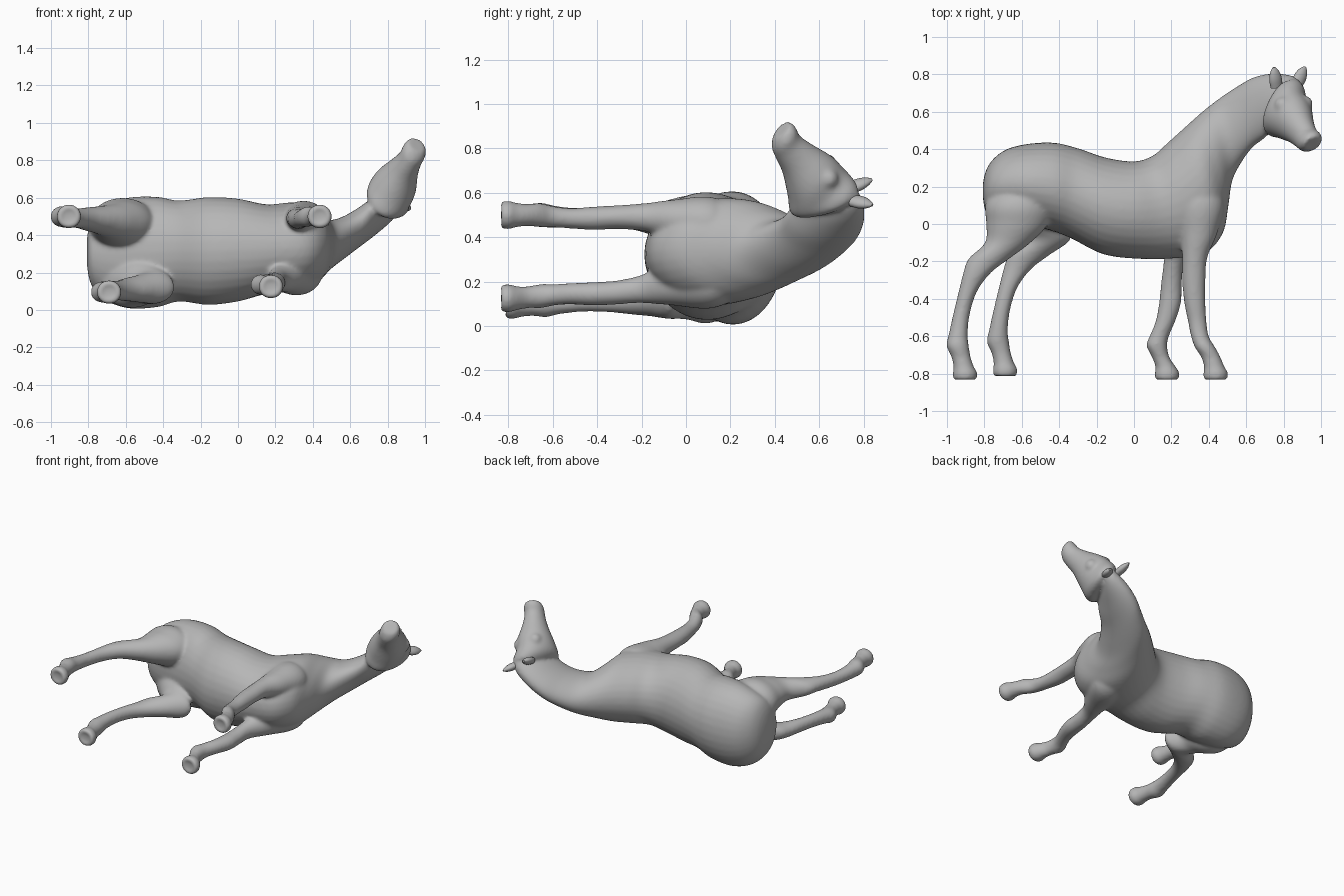
import bpy, bmesh, math
from mathutils import Vector

cube = bpy.data.objects.get("Cube")
if cube:
    bpy.data.objects.remove(cube, do_unlink=True)

coat = bpy.data.materials.new("plain grey")
coat.use_nodes = True
GREY = (0.47, 0.47, 0.47, 1)
coat.diffuse_color = GREY
coat.node_tree.nodes["Principled BSDF"].inputs["Base Color"].default_value = GREY


def catmull(a, b, c, d, t):
    return 0.5 * (2 * b + (c - a) * t + (2 * a - 5 * b + 4 * c - d) * t * t
                  + (3 * b - a - 3 * c + d) * t ** 3)


def loft(bm, sections, sides=32, steps=5):
    """Skin smooth elliptical sections given as (centre, axis_a, axis_b)."""
    n = len(sections)
    dense = []
    for i in range(n - 1):
        quad = [sections[min(max(j, 0), n - 1)] for j in (i - 1, i, i + 1, i + 2)]
        for s in range(steps):
            dense.append([catmull(*(q[k] for q in quad), s / steps) for k in range(3)])
    dense.append(sections[-1])
    rings = []
    for c, a, b in dense:
        rings.append([bm.verts.new(c + a * math.cos(2 * math.pi * k / sides)
                                   + b * math.sin(2 * math.pi * k / sides))
                      for k in range(sides)])
    faces = [bm.faces.new(rings[0]), bm.faces.new(rings[-1][::-1])]
    for r0, r1 in zip(rings, rings[1:]):
        for k in range(sides):
            m = (k + 1) % sides
            faces.append(bm.faces.new((r0[k], r1[k], r1[m], r0[m])))
    bmesh.ops.recalc_face_normals(bm, faces=faces)


def make_object(name, bm):
    mesh = bpy.data.meshes.new(name)
    bm.to_mesh(mesh)
    bm.free()
    mesh.materials.append(coat)
    ob = bpy.data.objects.new(name, mesh)
    bpy.context.collection.objects.link(ob)
    bpy.ops.object.select_all(action='DESELECT')
    ob.select_set(True)
    bpy.context.view_layer.objects.active = ob
    return ob


body = bmesh.new()

# Trunk and neck: upper point x, y, lower point x, y, middle z, half width
trunk = [
    (-.808, .22, -.808, .14, .31, .07), (-.79, .29, -.795, .07, .31, .155),
    (-.75, .35, -.765, .05, .31, .218), (-.68, .40, -.70, .03, .305, .265),
    (-.57, .428, -.58, .00, .305, .298), (-.43, .435, -.43, -.04, .31, .295),
    (-.30, .405, -.33, -.08, .315, .27),
    (-.15, .355, -.17, -.16, .315, .288), (.0, .335, .0, -.185, .32, .275),
    (.10, .365, .20, -.185, .325, .24), (.18, .435, .38, -.155, .335, .24),
    (.28, .525, .475, -.05, .345, .225), (.37, .605, .505, .10, .345, .175),
    (.46, .675, .525, .23, .35, .132), (.55, .735, .575, .33, .385, .115),
    (.64, .785, .635, .41, .435, .108), (.74, .805, .70, .46, .495, .105),
    (.84, .795, .755, .52, .555, .095), (.88, .77, .80, .58, .58, .07),
]
loft(body, [(Vector(((x + u) / 2, (y + v) / 2, z)),
             Vector(((x - u) / 2, (y - v) / 2, 0)), Vector((0, 0, w)))
            for x, y, u, v, z, w in trunk])

# Head, turned to one side: centre, half depth, half width
SIDE = Vector((.85, .05, -.50)).normalized()
JAW = Vector((-.30, -.74, -.585)).normalized()
head = [
    (.825, .725, .58, .07, .075), (.815, .665, .585, .12, .11),
    (.805, .595, .605, .16, .124),
    (.84, .56, .67, .137, .120), (.885, .505, .75, .095, .084),
    (.92, .46, .805, .076, .066), (.943, .44, .85, .073, .067),
    (.955, .43, .884, .052, .052),
]
loft(body, [(Vector((x, y, z)), JAW * d, SIDE * w) for x, y, z, d, w in head])

# Brow ridges above the eyes
for s in (-1, 1):
    ball = bmesh.ops.create_icosphere(body, subdivisions=3, radius=.045)
    bmesh.ops.translate(body, verts=ball["verts"],
                        vec=Vector((.84, .605, .67)) + SIDE * s * .068 - JAW * .045)

# Legs: x, y, z, half length along x, half width along z
hind_upper = [
    (-.60, .28, .42, .08, .06), (-.615, .12, .45, .175, .142),
    (-.625, .00, .465, .165, .122), (-.675, -.10, .475, .122, .088),
    (-.775, -.185, .485, .11, .066), (-.838, -.26, .49, .075, .054),
    (-.888, -.36, .486, .050, .048), (-.922, -.48, .485, .045, .046),
    (-.94, -.59, .492, .051, .05), (-.943, -.65, .50, .060, .056),
    (-.925, -.71, .50, .052, .05), (-.91, -.765, .50, .055, .055),
]
hind_lower = [(-.58, .28, .19, .08, .06), (-.58, .12, .155, .165, .14),
              (-.52, .00, .145, .125, .115)]
hind_lower += [(x + .215, y + .02, .595 - z, a, b) for x, y, z, a, b in hind_upper[3:]]
fore_upper = [
    (.33, .28, .45, .05, .05), (.35, .12, .465, .13, .115),
    (.345, -.05, .48, .10, .09), (.325, -.18, .49, .067, .064),
    (.32, -.31, .49, .062, .054), (.325, -.42, .485, .057, .053),
    (.338, -.52, .485, .050, .046), (.352, -.60, .492, .048, .049),
    (.38, -.66, .50, .055, .055), (.41, -.71, .50, .052, .05),
    (.43, -.765, .50, .055, .055),
]
fore_lower = [
    (.32, .28, .20, .05, .05), (.32, .12, .19, .13, .11),
    (.265, -.08, .185, .095, .09), (.215, -.21, .165, .057, .062),
    (.20, -.32, .15, .056, .054), (.193, -.42, .145, .059, .053),
    (.168, -.52, .145, .053, .048), (.135, -.60, .14, .052, .049),
    (.122, -.65, .135, .056, .055), (.142, -.71, .13, .047, .05),
    (.17, -.765, .125, .055, .055),
]
# Flared hoof with a shallow hollow sole: step in x and y, half size
hoof = [(.006, -.025, .065), (.006, -.052, .066), (.006, -.070, .058),
        (.006, -.071, .044), (.006, -.060, .036)]
for path in (hind_upper, hind_lower, fore_upper, fore_lower):
    x, y, z = path[-1][:3]
    full = path + [(x + dx, y + dy, z, r, r * .97) for dx, dy, r in hoof]
    loft(body, [(Vector((x, y, z)), Vector((a, 0, 0)), Vector((0, 0, b)))
                for x, y, z, a, b in full])

# Fuse the shells into one smooth skin
horse = make_object("horse_body", body)
remesh = horse.modifiers.new("fuse", 'REMESH')
remesh.mode = 'VOXEL'
remesh.voxel_size = 0.010
remesh.use_smooth_shade = True
soften = horse.modifiers.new("soften", 'SMOOTH')
soften.factor = 0.5
soften.iterations = 14
for name in ("fuse", "soften"):
    bpy.ops.object.modifier_apply(modifier=name)
bpy.ops.object.shade_smooth()

# Ears: pointed, flattened leaves
for name, base, tip in (("left_ear", (.762, .735, .62), (.748, .838, .66)),
                        ("right_ear", (.872, .75, .565), (.915, .84, .545))):
    base, tip = Vector(base), Vector(tip)
    axis = (tip - base).normalized()
    wide = (SIDE - axis * SIDE.dot(axis)).normalized()
    thin = axis.cross(wide)
    bm = bmesh.new()
    loft(bm, [(base.lerp(tip, t), wide * w, thin * w * .7)
              for t, w in ((0, .034), (.4, .036), (.75, .026), (1, .008))], 20, 4)
    make_object(name, bm)
    bpy.ops.object.shade_smooth_by_angle(angle=math.radians(50))
